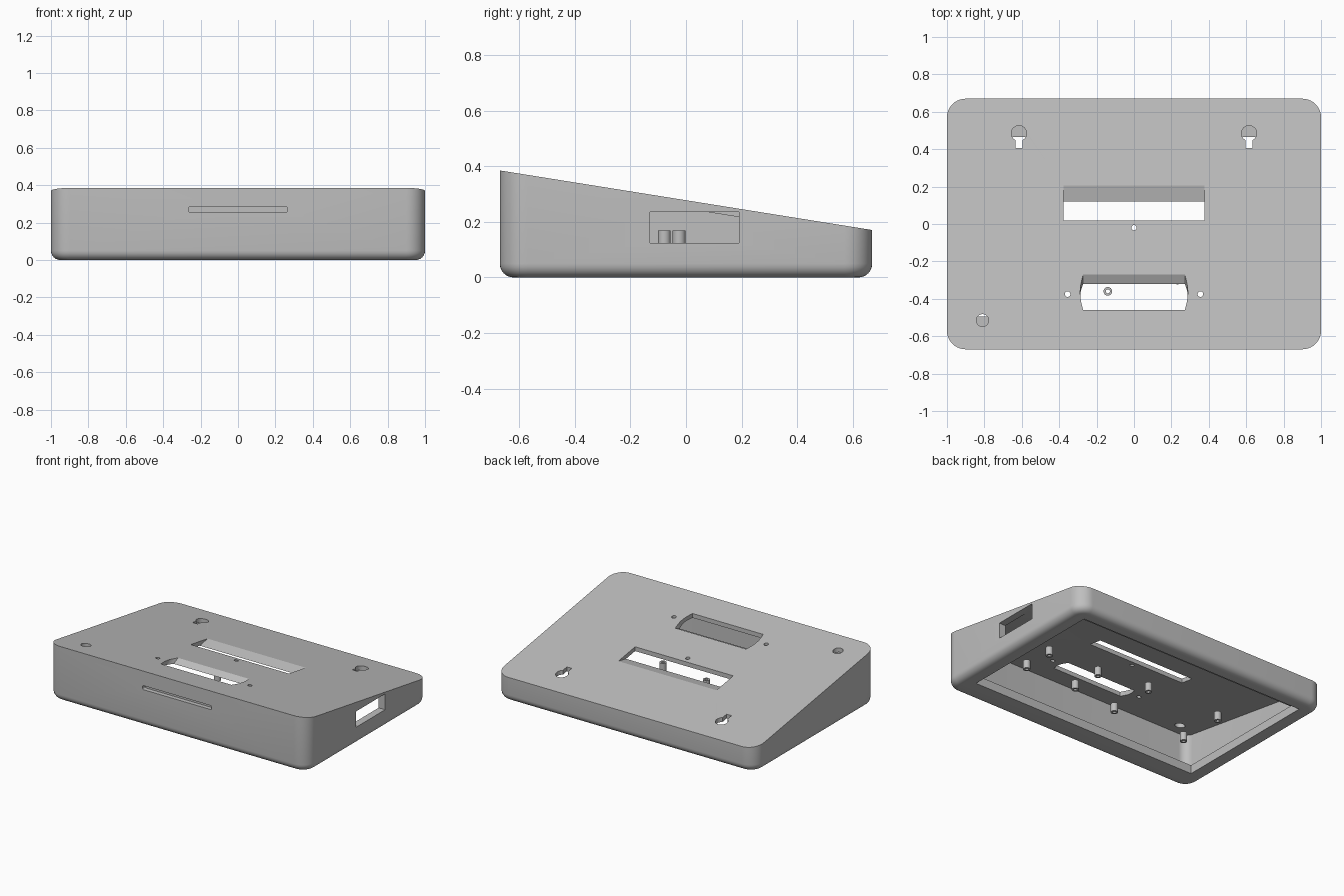
import bpy, bmesh
from math import sin, cos, pi, radians

if "Cube" in bpy.data.objects:
    bpy.data.objects.remove(bpy.data.objects["Cube"])

grey = bpy.data.materials.new("light grey plastic")
grey.use_nodes = True
colour = (0.52, 0.52, 0.52, 1)
grey.diffuse_color = colour
grey.node_tree.nodes["Principled BSDF"].inputs["Base Color"].default_value = colour

SKIN = 0.03  # thickness of the sloping top


def top(y, drop=0.0):
    """Height of the sloping top at y, lowered by drop."""
    return 0.278 - 0.16 * y - drop


def rounded(hx, hy, r, n=10):
    """Rounded rectangle outline, anticlockwise."""
    pts = []
    for q, (sx, sy) in enumerate([(1, 1), (-1, 1), (-1, -1), (1, -1)]):
        for i in range(n + 1):
            a = (q + i / n) * pi / 2
            pts.append((sx * (hx - r) + r * cos(a), sy * (hy - r) + r * sin(a)))
    return pts


def rect(x0, x1, y0, y1):
    return [(x0, y0), (x1, y0), (x1, y1), (x0, y1)]


def circle(x, y, r, n=32):
    return [(x + r * cos(2 * pi * i / n), y + r * sin(2 * pi * i / n)) for i in range(n)]


def flat(pts, z):
    return [(x, y, z) for x, y in pts]


def sloped(pts, drop):
    return [(x, y, top(y, drop)) for x, y in pts]


def loft(name, rings):
    """Closed solid through rings with equal point counts."""
    bm = bmesh.new()
    loops = [[bm.verts.new(p) for p in ring] for ring in rings]
    for a, b in zip(loops, loops[1:]):
        for i in range(len(a)):
            j = (i + 1) % len(a)
            bm.faces.new((a[i], a[j], b[j], b[i]))
    bm.faces.new(loops[0][::-1])
    bm.faces.new(loops[-1])
    bmesh.ops.recalc_face_normals(bm, faces=bm.faces)
    mesh = bpy.data.meshes.new(name)
    bm.to_mesh(mesh)
    bm.free()
    mesh.materials.append(grey)
    obj = bpy.data.objects.new(name, mesh)
    bpy.context.collection.objects.link(obj)
    return obj


def activate(obj):
    for other in bpy.context.selected_objects:
        other.select_set(False)
    obj.select_set(True)
    bpy.context.view_layer.objects.active = obj


def cut(target, rings):
    """Subtract a lofted solid from the target."""
    cutter = loft("cutter", rings)
    cutter.hide_render = True
    activate(target)
    mod = target.modifiers.new("cut", "BOOLEAN")
    mod.operation, mod.solver, mod.object = "DIFFERENCE", "EXACT", cutter
    bpy.ops.object.modifier_apply(modifier=mod.name)
    bpy.data.objects.remove(cutter)


def smooth(obj):
    activate(obj)
    bpy.ops.object.shade_smooth_by_angle(angle=radians(30))


# Wedge shell with a rounded bottom edge
FILLET = 0.05
rings = []
for i in range(7):
    a = i / 6 * pi / 2
    inset = FILLET * (1 - sin(a))
    rings.append(flat(rounded(1 - inset, 0.67 - inset, 0.1 - inset), FILLET * (1 - cos(a))))
rings.append(sloped(rounded(1, 0.67, 0.1), 0))
shell = loft("wedge_shell", rings)

# Hollow inside and the opening underneath
inner = rounded(0.95, 0.62, 0.06)
cut(shell, [flat(inner, 0.06), sloped(inner, SKIN)])
base = rect(-0.885, 0.885, -0.495, 0.565)
cut(shell, [flat(base, -0.1), flat(base, 0.1)])


def cut_top(lower, upper=None):
    """Opening through the top; differing outlines give a bevel."""
    upper = upper or lower
    cut(shell, [sloped(lower, 0.06), sloped(lower, SKIN), sloped(upper, 0), sloped(upper, -0.06)])


# Long slot with a sloping rear edge
cut_top(rect(-0.378, 0.378, 0.02, 0.12), rect(-0.378, 0.378, 0.02, 0.205))


# Display window with bowed ends and a sloping rear edge
def display(y0, y1, n=8):
    side = []
    for i in range(n + 1):
        t = i / n
        side.append((0.272 + 0.016 * sin(pi * t), y0 + (y1 - y0) * t))
    return side + [(-x, y) for x, y in reversed(side)]


cut_top(display(-0.46, -0.32), display(-0.46, -0.27))

# Screw holes and button hole
for x, y, r in [(-0.355, -0.375, 0.015), (0.355, -0.375, 0.015),
                (0, -0.02, 0.014), (-0.81, -0.515, 0.033)]:
    cut_top(circle(x, y, r))

# Keyhole hangers
for x in (-0.615, 0.615):
    cut_top(circle(x, 0.485, 0.041))
    cut_top(rect(x - 0.019, x + 0.019, 0.405, 0.485))

# Connector window in the left wall
port = rect(0.9, 1.1, -0.13, 0.19)
cut(shell, [flat(port, 0.125), flat(port, 0.235)])

# Shallow groove on the front
groove = [(x, z + 0.27) for x, z in rounded(0.265, 0.014, 0.008, 4)]
cut(shell, [[(x, y, z) for x, z in groove] for y in (-0.7, -0.64)])
smooth(shell)

# Ledge along the inside of the rear wall
ledge = rect(-0.955, 0.955, 0.465, 0.63)
loft("rear_ledge", [flat(ledge, 0.07), flat(ledge, 0.09)])

# Hollow standoffs for two circuit boards
for board, xs, ys in [("small_board", (0.232, 0.632), (-0.30, -0.078)),
                      ("large_board", (-0.71, -0.14), (-0.36, -0.025))]:
    for x in xs:
        for y in ys:
            post = loft(board + "_standoff", [flat(circle(x, y, 0.023), z) for z in (0.11, 0.17)])
            cut(post, [flat(circle(x, y, 0.011), z) for z in (0.05, 0.25)])
            smooth(post)
